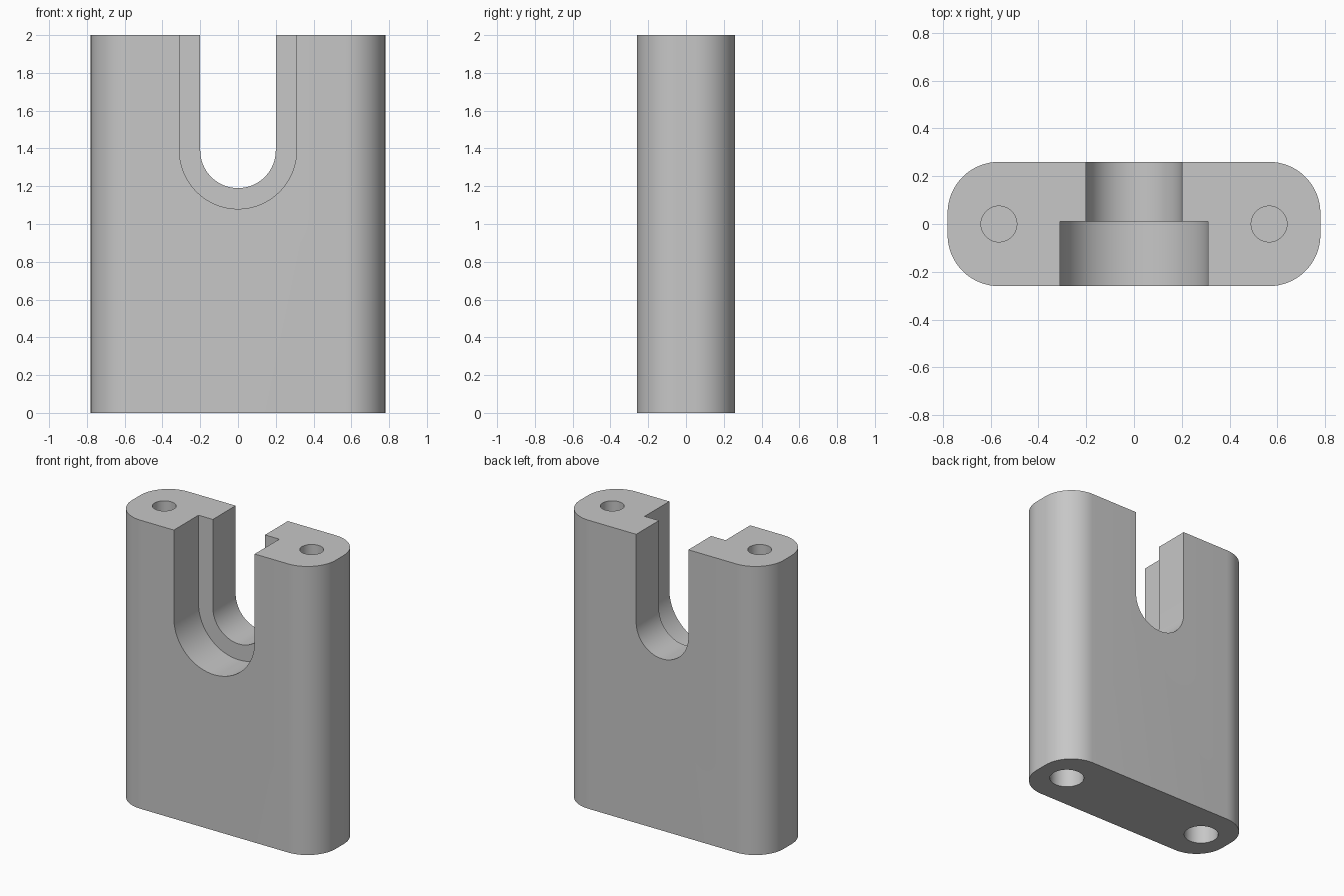
import bpy, bmesh
from math import sin, cos, pi, radians
from mathutils import Vector

old = bpy.data.objects.get("Cube")
if old:
    bpy.data.objects.remove(old, do_unlink=True)

HALF_X, HALF_Y, HEIGHT, CORNER = 0.78, 0.26, 2.0, 0.215
HOLE_X = 0.565
SLOT_Z = 1.39

grey = bpy.data.materials.new("plain grey")
grey.use_nodes = True
colour = (0.57, 0.57, 0.57, 1)
grey.diffuse_color = colour
grey.node_tree.nodes["Principled BSDF"].inputs["Base Color"].default_value = colour


def arc(cx, cy, r, start, end, steps):
    """Points along an arc, angles in degrees."""
    angles = [radians(start + (end - start) * i / steps) for i in range(steps + 1)]
    return [(cx + r * cos(a), cy + r * sin(a)) for a in angles]


def prism(name, points, sweep):
    """Extrude a closed 3D outline along a vector."""
    bm = bmesh.new()
    face = bm.faces.new([bm.verts.new(p) for p in points])
    ext = bmesh.ops.extrude_face_region(bm, geom=[face])
    moved = [g for g in ext["geom"] if isinstance(g, bmesh.types.BMVert)]
    bmesh.ops.translate(bm, vec=Vector(sweep), verts=moved)
    bmesh.ops.recalc_face_normals(bm, faces=bm.faces)
    mesh = bpy.data.meshes.new(name)
    bm.to_mesh(mesh)
    bm.free()
    mesh.materials.append(grey)
    obj = bpy.data.objects.new(name, mesh)
    bpy.context.collection.objects.link(obj)
    return obj


def slot(name, radius, y0, y1):
    """U-shaped cutter, open at the top."""
    outline = arc(0, SLOT_Z, radius, 180, 360, 40)
    outline += [(radius, HEIGHT + 0.2), (-radius, HEIGHT + 0.2)]
    return prism(name, [(x, y0, z) for x, z in outline], (0, y1 - y0, 0))


def bore(name, x, radius, z0, z1):
    """Round vertical cutter."""
    circle = arc(x, 0, radius, 0, 360, 40)[:-1]
    return prism(name, [(px, py, z0) for px, py in circle], (0, 0, z1 - z0))


# Block with rounded vertical corners
cx, cy = HALF_X - CORNER, HALF_Y - CORNER
outline = []
for i, (sx, sy) in enumerate([(1, 1), (-1, 1), (-1, -1), (1, -1)]):
    outline += arc(sx * cx, sy * cy, CORNER, 90 * i, 90 * i + 90, 16)
block = prism("slotted_block", [(x, y, 0) for x, y in outline], (0, 0, HEIGHT))

# Stepped slot, and screw holes at both ends
cutters = [slot("wide_slot_cutter", 0.31, -0.5, 0.01),
           slot("narrow_slot_cutter", 0.20, -0.4, 0.5)]
for side in (-1, 1):
    cutters.append(bore("top_hole_cutter", side * HOLE_X, 0.075, HEIGHT - 0.5, HEIGHT + 0.1))
    cutters.append(bore("bottom_hole_cutter", side * HOLE_X, 0.11, -0.1, 0.5))

bpy.ops.object.select_all(action="DESELECT")
bpy.context.view_layer.objects.active = block
block.select_set(True)
for cutter in cutters:
    cutter.hide_render = True
    mod = block.modifiers.new("cut", "BOOLEAN")
    mod.operation = "DIFFERENCE"
    mod.solver = "EXACT"
    mod.object = cutter
    bpy.ops.object.modifier_apply(modifier=mod.name)
    bpy.data.objects.remove(cutter, do_unlink=True)

bpy.ops.object.shade_smooth_by_angle(angle=radians(30))
